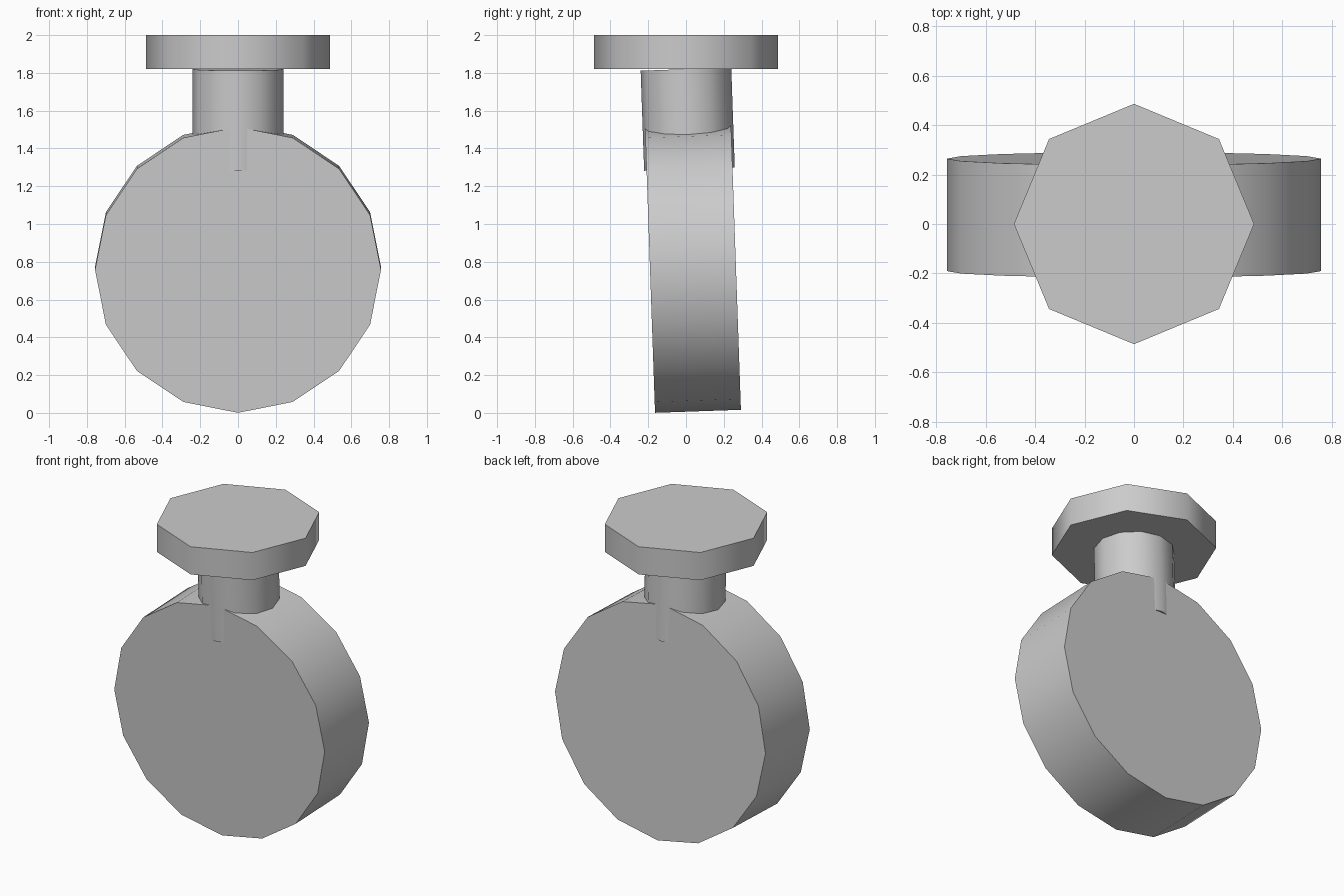
import bpy
from math import radians

cube = bpy.data.objects.get("Cube")
if cube:
    bpy.data.objects.remove(cube, do_unlink=True)

# Single plain grey
GREY = (0.6, 0.6, 0.6, 1.0)
grey = bpy.data.materials.new("plain_grey")
grey.use_nodes = True
grey.diffuse_color = GREY
bsdf = next(n for n in grey.node_tree.nodes if n.type == 'BSDF_PRINCIPLED')
bsdf.inputs["Base Color"].default_value = GREY

TILT = 2  # slight lean of the body and neck towards the front


def cylinder(name, sides, radius, depth, location, x_angle=0):
    """Low-poly cylinder with smooth sides and sharp rims."""
    bpy.ops.mesh.primitive_cylinder_add(
        vertices=sides, radius=radius, depth=depth, location=location,
        rotation=(radians(x_angle), 0, 0))
    obj = bpy.context.object
    obj.name = name
    obj.data.materials.append(grey)
    bpy.ops.object.shade_smooth_by_angle(angle=radians(60))
    return obj


# Round flat body standing on its rim
cylinder("round_body", 16, 0.757, 0.455, (0, 0.037, 0.765), 90 + TILT)

# Neck sunk into the top of the body
cylinder("neck", 12, 0.24, 0.53, (0, 0.009, 1.555), TILT)

# Octagonal stopper on the neck
cylinder("stopper", 8, 0.486, 0.18, (0, 0, 1.91))
